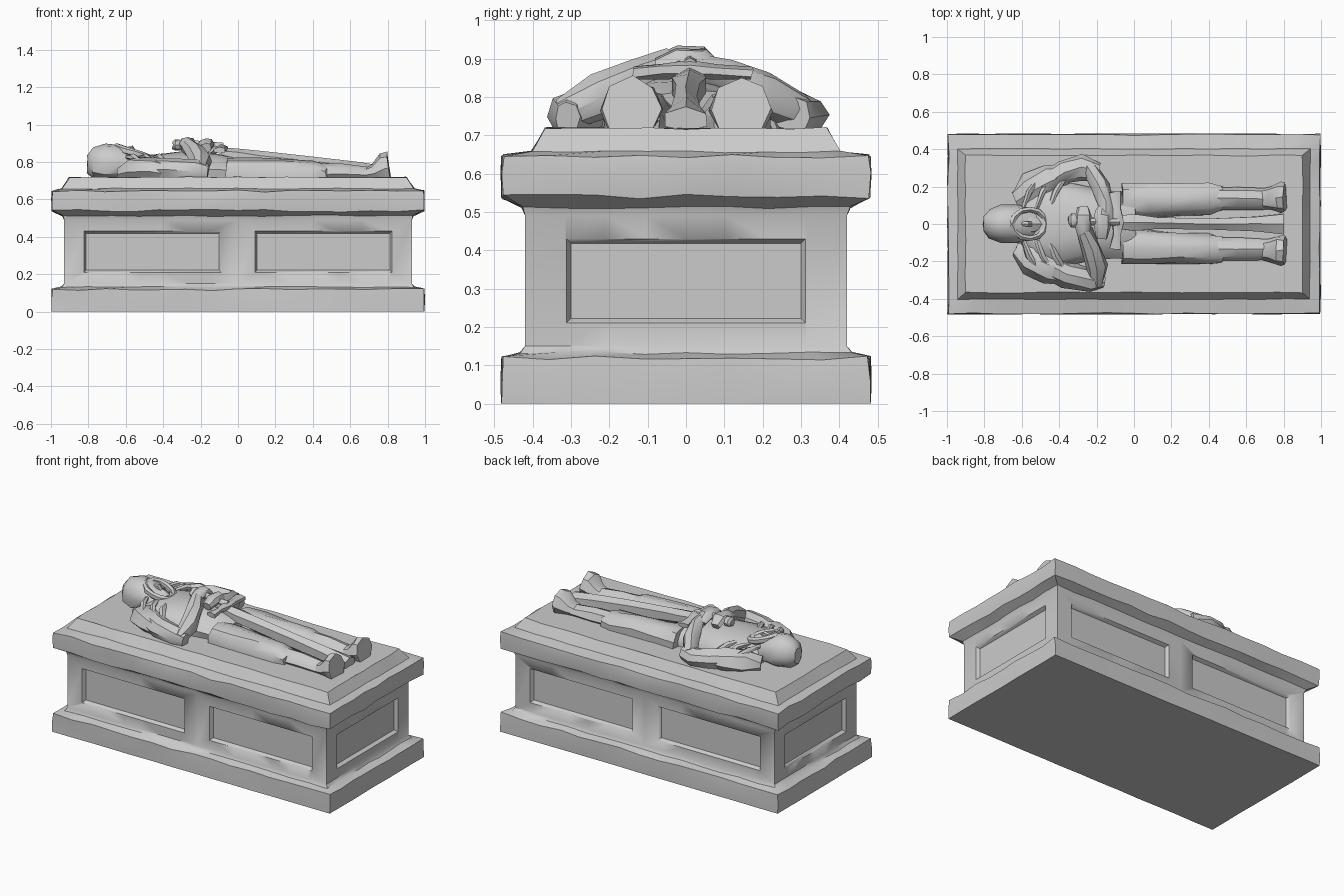
import bpy, bmesh, math, random
from mathutils import Vector, Matrix

random.seed(4)
DECK = 0.712


def finish(name, bm, angle=38):
    bmesh.ops.recalc_face_normals(bm, faces=bm.faces)
    me = bpy.data.meshes.new(name)
    bm.to_mesh(me)
    bm.free()
    ob = bpy.data.objects.new(name, me)
    bpy.context.collection.objects.link(ob)
    bpy.ops.object.select_all(action='DESELECT')
    ob.select_set(True)
    bpy.context.view_layer.objects.active = ob
    bpy.ops.object.shade_smooth_by_angle(angle=math.radians(angle))
    return ob


def skin(bm, rings):
    for a, b in zip(rings, rings[1:]):
        n = len(a)
        for i in range(n):
            bm.faces.new((a[i], a[(i + 1) % n], b[(i + 1) % n], b[i]))
    bm.faces.new(rings[0][::-1])
    bm.faces.new(rings[-1])


def tube(name, stations, sides=8, rough=0.004):
    """Carved loft; each station is x, y, z, half width, half height."""
    bm = bmesh.new()
    rings = []
    pts = [Vector(s[:3]) for s in stations]
    for i, s in enumerate(stations):
        d = pts[min(i + 1, len(pts) - 1)] - pts[max(i - 1, 0)]
        side = d.cross(Vector((0, 0, 1))).normalized()
        up = side.cross(d).normalized()
        ring = []
        for k in range(sides):
            a = 2 * math.pi * k / sides + math.pi / 2
            p = pts[i] + side * s[3] * math.cos(a) + up * s[4] * math.sin(a)
            p += Vector([random.uniform(-rough, rough) for _ in range(3)])
            p.z = max(p.z, DECK)
            ring.append(bm.verts.new(p))
        rings.append(ring)
    skin(bm, rings)
    return finish(name, bm)


# Tomb chest: rectangular rings stacked along a moulded profile, edges worn
profile = [  # half x, half y, z, wear
    (0.997, 0.483, 0.003, 0.004), (1.0, 0.485, 0.06, 0.006),
    (0.998, 0.483, 0.118, 0.010), (0.945, 0.435, 0.132, 0.006),
    (0.93, 0.42, 0.15, 0), (0.93, 0.42, 0.49, 0),
    (0.94, 0.43, 0.512, 0.006), (0.998, 0.483, 0.54, 0.012),
    (1.0, 0.485, 0.60, 0.006), (0.998, 0.483, 0.645, 0.010),
    (0.945, 0.405, 0.657, 0.006), (0.905, 0.37, 0.718, 0.006)]
bm = bmesh.new()
rings = []
nx, ny = 14, 8
for hx, hy, z, wear in profile:
    loop = [(-1 + 2 * i / nx, -1) for i in range(nx)] + [(1, -1 + 2 * i / ny) for i in range(ny)]
    loop += [(-u, -v) for u, v in loop]
    rings.append([bm.verts.new((u * (hx - random.uniform(0, wear)),
                                v * (hy - random.uniform(0, wear)),
                                max(0, z + random.uniform(-wear, wear) * 0.6)))
                  for u, v in loop])
for v in rings[0]:
    v.co.z = 0
skin(bm, rings)
chest = finish("tomb_chest", bm, 35)

# Sunken panels: two per long side, one per end, with sloping reveals
bm = bmesh.new()
for spin, wall, off, half in ((0, 0.42, -0.457, 0.367), (0, 0.42, 0.457, 0.367),
                              (180, 0.42, -0.457, 0.367), (180, 0.42, 0.457, 0.367),
                              (90, 0.93, 0, 0.312), (-90, 0.93, 0, 0.312)):
    vs = bmesh.ops.create_cube(bm, size=2)['verts']
    for v in vs:
        deep = v.co.y > 0
        shrink = 0.012 if deep else -0.012
        v.co = Vector((off + v.co.x * (half - shrink),
                       -wall + (0.022 if deep else -0.022),
                       0.32 + v.co.z * (0.110 - shrink)))
        v.co = Matrix.Rotation(math.radians(spin), 3, 'Z') @ v.co
cutter = finish("panel_cutter", bm)
cutter.hide_render = True
cutter.hide_viewport = False
cutter.display_type = 'WIRE'
cut = chest.modifiers.new("panels", 'BOOLEAN')
cut.operation = 'DIFFERENCE'
cut.solver = 'EXACT'
cut.object = cutter

# Head: helmet, face, raised rim around the face, nose
tube("helmet", [(-0.805, 0, 0.79, 0.04, 0.05), (-0.775, 0, 0.79, 0.08, 0.085),
                (-0.71, 0, 0.79, 0.102, 0.11), (-0.63, 0, 0.79, 0.104, 0.102),
                (-0.56, 0, 0.77, 0.095, 0.075), (-0.48, 0, 0.76, 0.07, 0.06)], 12)
tube("face", [(-0.66, 0, 0.80, 0.06, 0.06), (-0.60, 0, 0.80, 0.065, 0.068),
              (-0.53, 0, 0.80, 0.05, 0.055), (-0.48, 0, 0.79, 0.03, 0.035)])
tube("nose", [(-0.63, 0, 0.863, 0.008, 0.01), (-0.565, 0, 0.87, 0.017, 0.018),
              (-0.55, 0, 0.85, 0.014, 0.01)], 6, 0.001)
rim = []
for k in range(13):
    a = 2 * math.pi * k / 12
    rim.append((-0.56 - 0.09 * math.cos(a), 0.078 * math.sin(a),
                0.848 + 0.03 * math.cos(a), 0.016, 0.022))
tube("face_rim", rim, 6, 0.002)

# Body: mantle and tunic down to the hem at the knees
tube("torso", [(-0.60, 0, 0.74, 0.13, 0.06), (-0.52, 0, 0.74, 0.22, 0.095),
               (-0.40, 0, 0.74, 0.24, 0.11), (-0.25, 0, 0.74, 0.20, 0.12),
               (-0.10, 0, 0.74, 0.18, 0.10), (0.0, 0, 0.73, 0.19, 0.09)], 14, 0.008)

# Left and right legs, tunic skirts and upturned feet
for s, tag in ((-1, "near"), (1, "far")):
    tube("skirt_" + tag, [(-0.06, s * 0.12, 0.74, 0.10, 0.08), (0.08, s * 0.125, 0.74, 0.095, 0.08),
                          (0.25, s * 0.13, 0.74, 0.085, 0.075), (0.40, s * 0.135, 0.735, 0.085, 0.07),
                          (0.47, s * 0.135, 0.73, 0.07, 0.055)], 10, 0.007)
    tube("shin_" + tag, [(0.40, s * 0.135, 0.735, 0.06, 0.06), (0.55, s * 0.135, 0.735, 0.06, 0.055),
                         (0.72, s * 0.135, 0.73, 0.055, 0.04)], 8)
    tube("foot_" + tag, [(0.67, s * 0.138, 0.73, 0.05, 0.03), (0.73, s * 0.14, 0.74, 0.062, 0.05),
                         (0.785, s * 0.142, 0.765, 0.082, 0.085), (0.808, s * 0.142, 0.768, 0.078, 0.085)], 8)
    # Shoulder cape and its folds
    tube("shoulder_" + tag, [(-0.63, s * 0.13, 0.73, 0.05, 0.05), (-0.55, s * 0.18, 0.745, 0.09, 0.085),
                             (-0.44, s * 0.23, 0.745, 0.09, 0.085), (-0.36, s * 0.26, 0.74, 0.06, 0.06)], 8, 0.009)
    for j in range(3):
        x = -0.56 + 0.07 * j
        tube(f"cape_fold_{tag}_{j}", [(x - 0.03, s * 0.09, 0.825, 0.012, 0.012),
                                      (x, s * 0.17, 0.825, 0.018, 0.018),
                                      (x + 0.05, s * 0.25, 0.785, 0.014, 0.014)], 6)

# Bent arms, each reaching the sword grip at a different place
tube("upper_arm_near", [(-0.50, -0.20, 0.76, 0.06, 0.07), (-0.36, -0.27, 0.76, 0.07, 0.06),
                        (-0.22, -0.30, 0.75, 0.06, 0.06), (-0.16, -0.31, 0.745, 0.03, 0.045)], 8, 0.006)
tube("forearm_near", [(-0.20, -0.32, 0.75, 0.04, 0.045), (-0.20, -0.22, 0.80, 0.06, 0.06),
                      (-0.23, -0.12, 0.85, 0.05, 0.05), (-0.27, -0.04, 0.885, 0.045, 0.04)], 8, 0.006)
tube("upper_arm_far", [(-0.50, 0.20, 0.76, 0.06, 0.07), (-0.38, 0.28, 0.76, 0.06, 0.06),
                       (-0.28, 0.30, 0.75, 0.07, 0.06), (-0.19, 0.28, 0.75, 0.05, 0.05)], 8, 0.006)
tube("forearm_far", [(-0.24, 0.30, 0.76, 0.045, 0.05), (-0.18, 0.20, 0.81, 0.05, 0.055),
                     (-0.15, 0.10, 0.86, 0.04, 0.045), (-0.15, 0.0, 0.885, 0.04, 0.035)], 8, 0.006)
for name, x, z in (("hand_near", -0.27, 0.90), ("hand_far", -0.17, 0.895)):
    tube(name, [(x, -0.075, z - 0.02, 0.03, 0.025), (x, -0.02, z, 0.042, 0.034),
                (x, 0.04, z, 0.042, 0.034), (x, 0.085, z - 0.03, 0.03, 0.02)], 8)

# Sword resting on the body from the chest to the feet
tube("sword_grip", [(-0.31, 0.015, 0.90, 0.02, 0.02), (-0.08, 0.01, 0.88, 0.022, 0.022)], 8, 0.002)
tube("sword_pommel", [(-0.35, 0.02, 0.89, 0.022, 0.02), (-0.335, 0.02, 0.89, 0.038, 0.03),
                      (-0.31, 0.02, 0.89, 0.036, 0.03), (-0.295, 0.02, 0.89, 0.02, 0.02)], 8, 0.002)
tube("sword_guard", [(-0.10, 0.17, 0.862, 0.035, 0.018), (-0.09, 0.08, 0.868, 0.022, 0.02),
                     (-0.085, 0.01, 0.872, 0.034, 0.022), (-0.09, -0.06, 0.868, 0.022, 0.02),
                     (-0.10, -0.135, 0.862, 0.035, 0.018)], 6, 0.003)
tube("sword_blade", [(-0.09, 0.01, 0.84, 0.04, 0.04), (0.0, 0.008, 0.83, 0.05, 0.042),
                     (0.12, 0.005, 0.81, 0.036, 0.05), (0.40, 0, 0.775, 0.034, 0.055),
                     (0.65, 0, 0.75, 0.045, 0.048), (0.80, 0, 0.74, 0.062, 0.035)], 6, 0.002)
